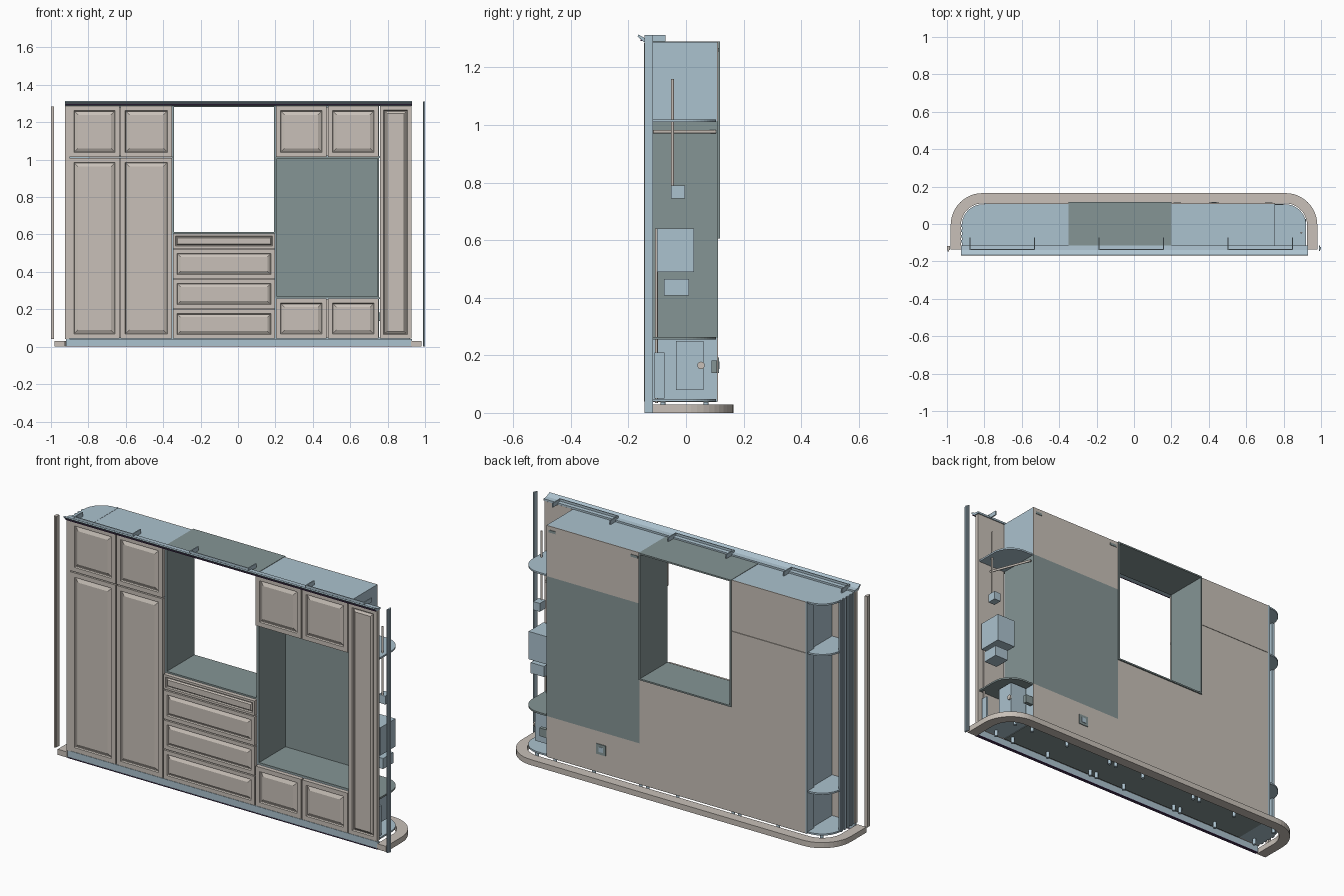
import bpy, bmesh, math

if "Cube" in bpy.data.objects:
    bpy.data.objects.remove(bpy.data.objects["Cube"])

def mat(name, rgb):
    m = bpy.data.materials.new(name)
    m.diffuse_color = (*rgb, 1)
    m.use_nodes = True
    m.node_tree.nodes["Principled BSDF"].inputs["Base Color"].default_value = m.diffuse_color
    return m

BEIGE = mat("warm beige", (0.58, 0.53, 0.48))
BLUE = mat("pale blue", (0.41, 0.54, 0.62))
DARK = mat("slate grey", (0.235, 0.30, 0.30))
PURPLE = mat("dark purple", (0.06, 0.03, 0.09))

def finish(name, bm, m):
    bmesh.ops.recalc_face_normals(bm, faces=bm.faces)
    me = bpy.data.meshes.new(name)
    bm.to_mesh(me)
    bm.free()
    me.materials.append(m)
    ob = bpy.data.objects.new(name, me)
    bpy.context.collection.objects.link(ob)
    return ob

def box_bm(x0, x1, y0, y1, z0, z1):
    bm = bmesh.new()
    bmesh.ops.create_cube(bm, size=1)
    for v in bm.verts:
        v.co = (x1 if v.co.x > 0 else x0, y1 if v.co.y > 0 else y0, z1 if v.co.z > 0 else z0)
    return bm

def box(name, m, *b):
    return finish(name, box_bm(*b), m)

def prism(name, m, pts, lo, hi, axis="z"):
    """Extrude an outline along z (pts = x,y) or along x (pts = y,z)."""
    bm = bmesh.new()
    put = (lambda p, t: (p[0], p[1], t)) if axis == "z" else (lambda p, t: (t, p[0], p[1]))
    a = [bm.verts.new(put(p, lo)) for p in pts]
    b = [bm.verts.new(put(p, hi)) for p in pts]
    bm.faces.new(a)
    bm.faces.new(b)
    for i in range(len(pts)):
        j = (i + 1) % len(pts)
        bm.faces.new((a[i], a[j], b[j], b[i]))
    return finish(name, bm, m)

def rod(name, m, p, q, r):
    bpy.ops.mesh.primitive_cylinder_add(vertices=16, radius=r, depth=math.dist(p, q),
                                        location=[(a + b) / 2 for a, b in zip(p, q)])
    ob = bpy.context.object
    d = [b - a for a, b in zip(p, q)]
    ob.rotation_euler = (0, math.acos(d[2] / math.dist(p, q)), math.atan2(d[1], d[0]))
    ob.name = name
    ob.data.materials.append(m)
    bpy.ops.object.shade_smooth_by_angle()

def front(name, x0, x1, z0, z1, margin=0.034, slope=0.022):
    """Raised-panel door or drawer front."""
    g = 0.003
    bm = box_bm(x0 + g, x1 - g, -0.14, -0.118, z0 + g, z1 - g)
    bm.normal_update()
    f = [f for f in bm.faces if f.normal.y < -0.9]
    for t, d in ((margin, 0), (0.005, -0.007), (0.004, 0), (slope, 0.008)):
        bmesh.ops.inset_individual(bm, faces=f, thickness=t, depth=d)
    finish(name, bm, BEIGE)

def arc(s, r, n=12):
    """Rounded back corner on side s, from the side to the back."""
    return [(s * (0.81 + r * math.cos(i * math.pi / 2 / n)),
             -0.005 + r * math.sin(i * math.pi / 2 / n)) for i in range(n + 1)]

def shell(name, x0, x1, z0, z1, m, back, t=0.008, yb=0.107):
    """Hollow carcass: two sides, floor, lid and optional back panel."""
    y0 = -0.117
    box(name + "_side_left", m, x0, x0 + t, y0, yb, z0, z1)
    box(name + "_side_right", m, x1 - t, x1, y0, yb, z0, z1)
    box(name + "_floor", m, x0 + t, x1 - t, y0, yb, z0, z0 + t)
    box(name + "_lid", m, x0 + t, x1 - t, y0, yb, z1 - t, z1)
    if back:
        box(name + "_back", back, x0, x1, yb, yb + 0.004, z0, z1)

# U-shaped skirting on the floor, front plinth and its seal
prism("skirting", BEIGE, [(-0.98, -0.137)] + arc(-1, 0.17) + arc(1, 0.17)[::-1] + [(0.98, -0.137), (0.925, -0.137)]
      + arc(1, 0.115) + arc(-1, 0.115)[::-1] + [(-0.925, -0.137)], 0, 0.03)
box("plinth", BLUE, -0.92, 0.93, -0.137, -0.124, 0.004, 0.04)
box("plinth_seal", PURPLE, -0.92, 0.93, -0.14, -0.123, 0, 0.004)

# Carcasses
shell("left_lower_carcass", -0.79, -0.35, 0.04, 1.012, BLUE, BEIGE)
shell("left_upper_carcass", -0.79, -0.35, 1.014, 1.288, BLUE, BEIGE)
shell("drawer_carcass", -0.35, 0.2, 0.04, 0.605, BLUE, BEIGE)
shell("window_frame", -0.35, 0.2, 0.605, 1.29, DARK, None, yb=0.118)
shell("right_lower_carcass", 0.2, 0.755, 0.04, 0.26, BLUE, BEIGE)
shell("niche", 0.2, 0.755, 0.26, 1.014, DARK, DARK)
shell("right_upper_carcass", 0.2, 0.755, 1.014, 1.288, BLUE, BEIGE)
box("underside", DARK, -0.79, 0.755, -0.117, 0.107, 0.037, 0.04)

# Rounded end shelves
for s, edge, levels in ((-1, -0.79, ((0.04, BLUE), (0.26, BLUE), (1.008, BLUE), (1.28, BLUE))),
                        (1, 0.755, ((0.04, BLUE), (0.255, DARK), (1.01, BLUE)))):
    for z, m in levels:
        prism("end_shelf", m, [(edge, -0.117), (s * 0.92, -0.117)] + arc(s, 0.11) + [(edge, 0.105)], z, z + 0.009)

# Ribbed left end wall
box("left_end_wall", BLUE, -0.92, -0.91, -0.117, 0.0, 0.04, 1.289)
for i in range(4):
    y = -0.1 + i * 0.028
    box("left_wall_rib", BLUE, -0.926, -0.92, y, y + 0.014, 0.04, 1.289)
box("left_edge_board", BLUE, -0.80, -0.79, 0.05, 0.112, 0.04, 1.289)

# Doors
box("left_filler", BEIGE, -0.925, -0.902, -0.14, -0.117, 0.04, 1.289)
for x0, x1 in ((-0.905, -0.63), (-0.63, -0.35)):
    front("tall_door", x0, x1, 0.04, 1.012)
    front("upper_door", x0, x1, 1.012, 1.289)
for x0, x1 in ((0.2, 0.477), (0.477, 0.755)):
    front("upper_door", x0, x1, 1.012, 1.289)
    front("lower_door", x0, x1, 0.04, 0.26)
front("right_end_door", 0.755, 0.93, 0.04, 1.289, 0.03, 0.016)

# Drawers
for i in range(3):
    front("drawer_front", -0.35, 0.2, 0.04 + i * 0.161, 0.201 + i * 0.161, 0.03, 0.018)
front("slim_drawer_front", -0.35, 0.2, 0.523, 0.608, 0.017, 0.008)

# Crown moulding with its brackets
prism("crown", BLUE, [(-0.115, 1.288), (-0.147, 1.288), (-0.168, 1.308), (-0.165, 1.314),
                      (-0.14, 1.3), (-0.115, 1.298)], -0.925, 0.93, "x")
box("crown_shadow_strip", PURPLE, -0.92, 0.93, -0.158, -0.148, 1.291, 1.297)
for x in (-0.88, -0.19, 0.5):
    box("crown_bracket_bar", BLUE, x, x + 0.35, -0.14, -0.135, 1.298, 1.312)
    for e in (x, x + 0.345):
        box("crown_bracket_arm", BLUE, e, e + 0.006, -0.14, -0.072, 1.289, 1.312)

# Loose upright trims at both ends
box("left_trim", BEIGE, -1.0, -0.984, -0.14, -0.117, 0.04, 1.285)
box("left_trim_rib", BEIGE, -0.996, -0.988, -0.146, -0.14, 0.04, 1.285)
box("right_trim", BLUE, 0.988, 0.994, -0.144, -0.115, 0, 1.312)
box("right_trim_rib", BLUE, 0.994, 0.999, -0.135, -0.124, 0, 1.312)

# Fittings in the open right end
box("control_box", BLUE, 0.81, 0.92, -0.1, 0.028, 0.49, 0.64)
box("small_box", BLUE, 0.84, 0.92, -0.077, 0.01, 0.408, 0.465)
box("pole_holder", BLUE, 0.875, 0.915, -0.052, -0.004, 0.745, 0.79)
rod("pole", BEIGE, (0.895, -0.047, 0.79), (0.895, -0.047, 1.16), 0.005)
rod("cable_rod", BEIGE, (0.9, -0.103, 0.035), (0.9, -0.103, 0.64), 0.005)
rod("hanging_rail", BEIGE, (0.85, -0.115, 0.976), (0.765, 0.103, 0.976), 0.006)
box("lower_box", BLUE, 0.76, 0.86, -0.035, 0.06, 0.08, 0.25)
box("lower_panel", BLUE, 0.9, 0.91, -0.11, -0.075, 0.05, 0.21)
rod("lower_knob", BEIGE, (0.86, 0.052, 0.165), (0.868, 0.052, 0.165), 0.013)

# Sockets and top clips on the back
box("back_socket", DARK, 0.4, 0.455, 0.107, 0.115, 0.138, 0.193)
box("back_socket_core", BLUE, 0.414, 0.441, 0.115, 0.117, 0.152, 0.179)
box("side_socket", DARK, 0.755, 0.80, 0.088, 0.107, 0.138, 0.182)
for x in (0.23, 0.72):
    box("hanging_clip", DARK, x - 0.02, x + 0.02, 0.11, 0.114, 1.255, 1.268)

# Feet
for x in (-0.86, -0.6, -0.37, -0.33, 0.0, 0.18, 0.22, 0.5, 0.73, 0.84):
    for y in (-0.08, 0.07):
        rod("foot", BLUE, (x, y, 0.005), (x, y, 0.037), 0.009)
